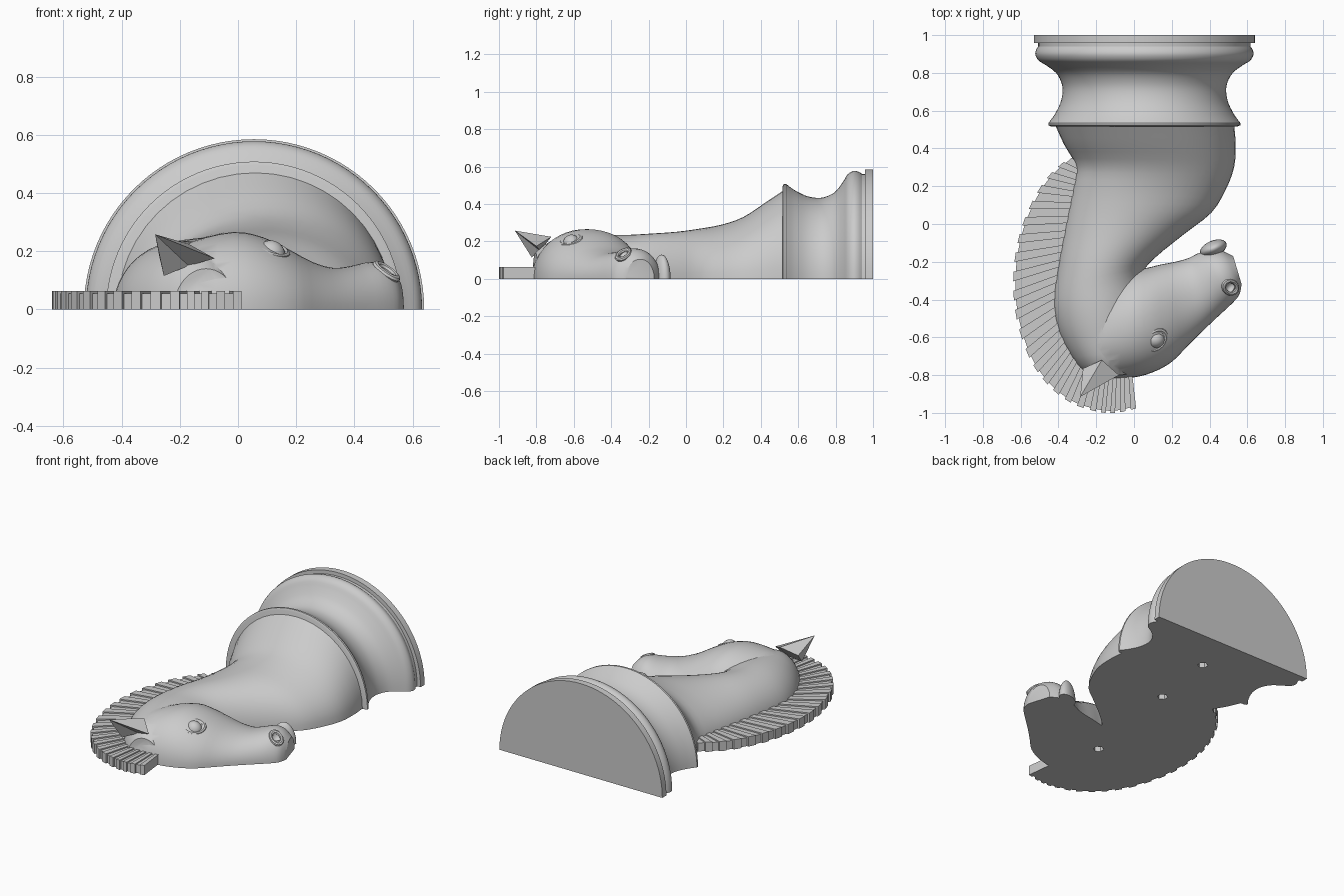
import bpy, bmesh, math
from mathutils import Vector

if "Cube" in bpy.data.objects:
    bpy.data.objects.remove(bpy.data.objects["Cube"])

FLOOR = -0.1   # solids dip below the ground and are trimmed flat at z = 0


def make(name, verts, faces):
    me = bpy.data.meshes.new(name)
    me.from_pydata(verts, [], faces)
    bm = bmesh.new()
    bm.from_mesh(me)
    bmesh.ops.recalc_face_normals(bm, faces=bm.faces)
    bm.to_mesh(me)
    bm.free()
    ob = bpy.data.objects.new(name, me)
    bpy.context.collection.objects.link(ob)
    return ob


def spline(pts, n):
    """Catmull-Rom curve through tuples of any length, n steps per span."""
    P = [Vector(p) for p in pts]
    P = [2 * P[0] - P[1]] + P + [2 * P[-1] - P[-2]]
    out = []
    for i in range(1, len(P) - 2):
        a, b, c, d = P[i - 1:i + 3]
        for k in range(n):
            t = k / n
            out.append(0.5 * (2 * b + (c - a) * t + (2 * a - 5 * b + 4 * c - d) * t * t
                              + (3 * b - a - 3 * c + d) * t ** 3))
    return out + [P[-2]]


def loft(name, sections, e=2.0, seg=20):
    """Sections are (left x, left y, right x, right y, height) half-ellipses."""
    verts, faces, m = [], [], seg + 3
    for lx, ly, rx, ry, h in sections:
        verts.append((lx, ly, FLOOR))
        for k in range(seg + 1):
            a = math.pi * (1 - k / seg)
            c, s = math.cos(a), max(0, math.sin(a))
            u = (math.copysign(abs(c) ** (2 / e), c) + 1) / 2
            verts.append((lx + (rx - lx) * u, ly + (ry - ly) * u, h * s ** (2 / e)))
        verts.append((rx, ry, FLOOR))
    n = len(sections)
    for i in range(n - 1):
        for k in range(m):
            q = (k + 1) % m
            faces.append((i * m + k, i * m + q, (i + 1) * m + q, (i + 1) * m + k))
    faces += [tuple(range(m)), tuple(range((n - 1) * m, n * m))]
    return make(name, verts, faces)


def ball(name, loc, scale, rz=0.0):
    bpy.ops.mesh.primitive_uv_sphere_add(segments=24, ring_count=14, location=loc,
                                         rotation=(0, 0, rz))
    ob = bpy.context.object
    ob.name, ob.scale = name, scale
    return ob


def rim(name, loc, normal, major, minor, scale):
    bpy.ops.mesh.primitive_torus_add(major_radius=major, minor_radius=minor,
                                     major_segments=24, minor_segments=8, location=loc)
    ob = bpy.context.object
    ob.name, ob.scale = name, scale
    ob.rotation_euler = Vector(normal).to_track_quat('Z', 'Y').to_euler()
    return ob


def boolean(ob, tool, op):
    mod = ob.modifiers.new(op, 'BOOLEAN')
    mod.operation, mod.object, mod.solver = op, tool, 'EXACT'
    bpy.context.view_layer.objects.active = ob
    bpy.ops.object.modifier_apply(modifier=mod.name)
    bpy.data.objects.remove(tool)


def trim(ob, holes):
    """Cut flat at the ground and drill hexagonal peg holes."""
    bpy.ops.mesh.primitive_cube_add(size=4, location=(0, 0, -2))
    boolean(ob, bpy.context.object, 'DIFFERENCE')
    for x, y in holes:
        bpy.ops.mesh.primitive_cylinder_add(vertices=6, radius=0.032, depth=0.24,
                                            location=(x, y, 0))
        boolean(ob, bpy.context.object, 'DIFFERENCE')


# Turned pedestal, half round about the y axis
CX = 0.055
profile = [(1.0, .585), (.958, .585), (.957, .562), (.945, .562)]
profile += [tuple(p) for p in spline([(.94, .562), (.92, .574), (.895, .577), (.865, .56),
                                      (.84, .52), (.80, .468), (.75, .44), (.70, .433),
                                      (.64, .445), (.58, .475), (.545, .50)], 3)]
profile += [(.535, .508), (.523, .508), (.517, .495)]
base = loft("pedestal", [(CX - r, y, CX + r, y, r) for y, r in profile], seg=48)
trim(base, [(.06, .72)])

# Neck
neck = loft("horse_body", spline([
    (-.42, .53, .53, .53, .478), (-.37, .42, .538, .42, .405), (-.31, .31, .53, .30, .33),
    (-.325, .2, .485, .18, .29), (-.35, .08, .41, .06, .268), (-.375, -.05, .27, -.05, .252),
    (-.402, -.2, .11, -.18, .242), (-.428, -.38, .05, -.26, .235),
    (-.42, -.5, .05, -.4, .235), (-.38, -.62, .05, -.55, .225),
    (-.3, -.75, .02, -.7, .2), (-.22, -.82, .0, -.79, .14)], 3), e=2.0, seg=24)

# Head, running from poll and cheek to muzzle
head = loft("head", spline([
    (-.29, -.76, -.17, -.42, .19), (-.2, -.822, -.1, -.29, .235), (-.02, -.815, -.01, -.245, .266),
    (.1, -.785, .07, -.232, .248), (.2, -.73, .14, -.215, .208), (.28, -.65, .22, -.2, .165),
    (.36, -.57, .29, -.18, .143), (.45, -.485, .34, -.155, .15), (.52, -.42, .4, -.14, .163),
    (.557, -.375, .46, -.14, .145), (.57, -.32, .525, -.17, .105)], 3), e=2.1, seg=24)
boolean(neck, head, 'UNION')
boolean(neck, ball("lower_lip", (.42, -.13, .0), (.075, .042, .13), .4), 'UNION')
boolean(neck, ball("nostril_hollow", (.512, -.335, .15), (.028, .036, .04), -.6), 'DIFFERENCE')
trim(neck, [(0, .27), (-.11, -.466)])

# Eye, eyelid and nostril rim
ball("eye", (.112, -.612, .187), (.05, .046, .05))
rim("eyelid", (.115, -.615, .203), (.42, -.38, 1), .055, .013, (1.1, .9, 1))
rim("nostril_rim", (.51, -.335, .13), (.6, -.35, 1), .036, .012, (.9, 1.2, 1))

# Pointed ear with a hollow front
ear = [(-.285, -.915, .258), (-.27, -.765, .18), (-.17, -.72, .225), (-.08, -.80, .175),
       (-.255, -.825, .115), (-.17, -.78, .15)]
make("ear", ear, [(0, 1, 2), (0, 2, 3), (0, 4, 1), (0, 5, 4), (0, 3, 5),
                  (1, 4, 5), (1, 5, 2), (2, 5, 3)])

# Mane: a fan of thin blocks, alternately longer and taller
outer = spline([(-.33, .35), (-.45, .24), (-.545, .08), (-.605, -.1), (-.628, -.3), (-.61, -.5),
                (-.545, -.7), (-.45, -.84), (-.33, -.935), (-.2, -.98), (-.1, -.988),
                (.01, -.965)], 4)
inner = spline([(-.29, .32), (-.29, .2), (-.31, .08), (-.34, -.07), (-.37, -.22), (-.39, -.38),
                (-.37, -.54), (-.32, -.66), (-.25, -.74), (-.17, -.78), (-.09, -.79),
                (-.01, -.79)], 4)
verts, faces = [], []
for i in range(len(outer) - 1):
    grow = 0.012 * (i % 2)
    top = 0.055 + 0.008 * (i % 2)
    a, b, c, d = inner[i], inner[i + 1], outer[i + 1], outer[i]
    c = c + (c - b).normalized() * grow
    d = d + (d - a).normalized() * grow
    o = len(verts)
    verts += [(p.x, p.y, z) for z in (0, top) for p in (a, b, c, d)]
    faces += [tuple(o + k for k in f) for f in (
        (0, 1, 2, 3), (4, 5, 6, 7), (0, 1, 5, 4), (1, 2, 6, 5), (2, 3, 7, 6), (3, 0, 4, 7))]
make("mane", verts, faces)

# Smooth shading that keeps the sharp edges
bpy.ops.object.select_all(action='SELECT')
bpy.context.view_layer.objects.active = base
bpy.ops.object.shade_smooth_by_angle(angle=math.radians(30))
